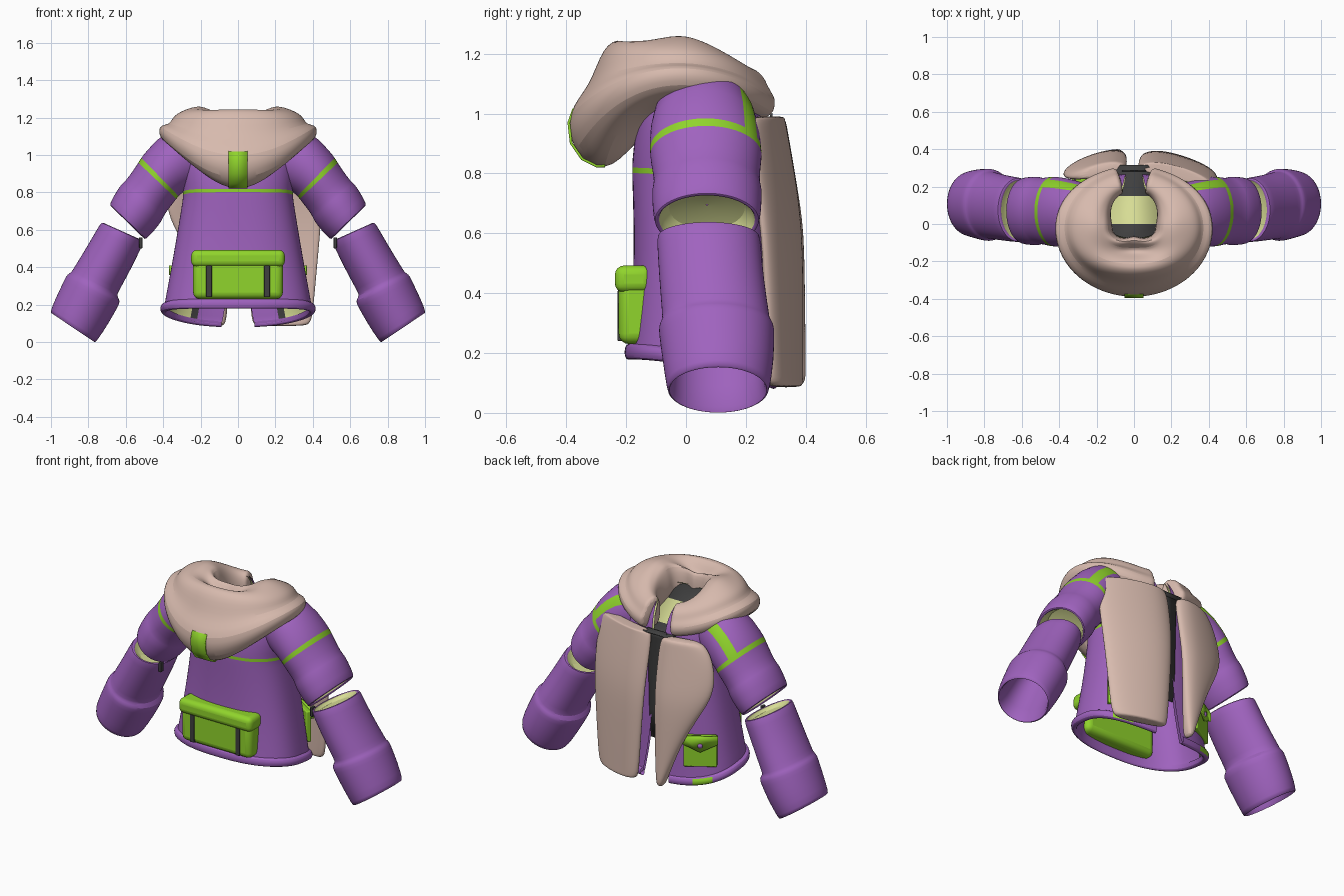
import bpy, bmesh, math
from mathutils import Vector

cube = bpy.data.objects.get("Cube")
if cube:
    bpy.data.objects.remove(cube)


def material(name, rgb):
    m = bpy.data.materials.new(name)
    m.use_nodes = True
    m.diffuse_color = (*rgb, 1)
    m.node_tree.nodes["Principled BSDF"].inputs["Base Color"].default_value = (*rgb, 1)
    return m


PURPLE = material("purple cloth", (0.35, 0.125, 0.52))
GREEN = material("lime trim", (0.28, 0.66, 0.025))
BEIGE = material("beige fleece", (0.68, 0.49, 0.42))
DARK = material("dark grey trim", (0.05, 0.05, 0.05))
PALE = material("pale lining", (0.68, 0.72, 0.3))


def finish(name, bm, mats, sub=0, thick=0, bevel=0):
    bmesh.ops.recalc_face_normals(bm, faces=bm.faces)
    mesh = bpy.data.meshes.new(name)
    bm.to_mesh(mesh)
    bm.free()
    for m in mats:
        mesh.materials.append(m)
    ob = bpy.data.objects.new(name, mesh)
    bpy.context.collection.objects.link(ob)
    if thick:
        ob.modifiers.new("thickness", "SOLIDIFY").thickness = thick
    if bevel:
        b = ob.modifiers.new("round", "BEVEL")
        b.width, b.segments = bevel, 4
    if sub:
        s = ob.modifiers.new("smooth", "SUBSURF")
        s.levels = s.render_levels = sub
    for p in mesh.polygons:
        p.use_smooth = True
    return ob


def loft(name, rows, mats, wrap=True, caps=False, rule=None, sub=1, thick=0):
    """Skin a grid of rows; rule(row, column) picks the material."""
    bm = bmesh.new()
    grid = [[bm.verts.new(p) for p in row] for row in rows]
    n = len(rows[0])
    for i in range(len(rows) - 1):
        for j in range(n if wrap else n - 1):
            k = (j + 1) % n
            f = bm.faces.new((grid[i][j], grid[i][k], grid[i + 1][k], grid[i + 1][j]))
            f.material_index = rule(i, j) if rule else 0
    if caps:
        bm.faces.new(grid[0])
        bm.faces.new(grid[-1])
    return finish(name, bm, mats, sub, thick)


def box(name, loc, size, mat, bevel, turn=0):
    bm = bmesh.new()
    bmesh.ops.create_cube(bm, size=1)
    bmesh.ops.scale(bm, vec=size, verts=bm.verts)
    ob = finish(name, bm, [mat], bevel=bevel)
    ob.location, ob.rotation_euler.z = loc, turn
    return ob


# Torso: height, half width, y range, half gap of the opening, drop toward +y
TORSO = [(0.195, 0.395, -0.195, 0.295, 0.09, 0.1), (0.215, 0.395, -0.195, 0.3, 0.085, 0.1),
         (0.245, 0.39, -0.19, 0.295, 0.08, 0.1), (0.45, 0.35, -0.175, 0.29, 0.035, 0.06),
         (0.65, 0.315, -0.175, 0.285, 0.03, 0.04), (0.785, 0.295, -0.18, 0.28, 0.03, 0.08),
         (0.8, 0.295, -0.18, 0.28, 0.03, 0.08), (0.82, 0.295, -0.18, 0.28, 0.03, 0.08),
         (0.835, 0.295, -0.18, 0.28, 0.03, 0.08), (0.95, 0.31, -0.17, 0.275, 0.04, 0.0),
         (1.07, 0.28, -0.13, 0.255, 0.05, 0.0), (1.14, 0.17, -0.09, 0.2, 0.06, 0.0)]
COLS = 48
POWER = 0.8


def spow(v):
    return math.copysign(abs(v) ** POWER, v)


def torso_row(z, rx, y0, y1, gap, drop, inset=0):
    tm = math.pi - math.asin((gap / rx) ** (1 / POWER))
    cy, ry, out = (y0 + y1) / 2, (y1 - y0) / 2 - inset, []
    for j in range(COLS + 1):
        t = tm * (2 * j / COLS - 1)
        out.append(((rx - inset) * spow(math.sin(t)), cy - ry * spow(math.cos(t)),
                    z - drop * ((1 - math.cos(t)) / 2) ** 2))
    return out


def side(j):
    return abs(2 * (j + 0.5) / COLS - 1)


def lining_rule(i, j):
    s = side(j)
    if s < 0.2 and i == 2:
        return 2
    if i > 4 or 0.62 < s < 0.84:
        return 1
    return 3 if 0.58 < s < 0.88 else 0


loft("jacket_body", [torso_row(*r) for r in TORSO], [PURPLE, GREEN], wrap=False,
     rule=lambda i, j: int(i == 6 and side(j) < 0.54))
loft("body_lining", [torso_row(*r, inset=0.014) for r in TORSO], [PURPLE, PALE, GREEN, DARK],
     wrap=False, rule=lining_rule)
loft("hem_roll", [[Vector(p) + Vector((p[0] * d, p[1] * d, h)) for p in torso_row(*TORSO[0])]
                  for d, h in ((-0.05, 0.015), (-0.04, -0.012), (0.0, -0.018), (0.045, -0.012),
                               (0.06, 0.01), (0.04, 0.03), (-0.01, 0.035))],
     [PURPLE, GREEN], wrap=False, rule=lambda i, j: int(i in (3, 4) and 0.74 < side(j) < 0.86))

# Dark front placket and inside of the neck
loft("front_placket", [[(-w, y, z), (w, y, z)] for z, y, w in
                       ((0.33, 0.285, 0.04), (0.5, 0.288, 0.05), (0.8, 0.284, 0.06),
                        (0.95, 0.285, 0.065), (1.0, 0.29, 0.065))],
     [DARK], wrap=False, sub=0, thick=0.008)
loft("neck_lining", [[(-w, y, z), (w, y, z)] for y, z, w in
                     ((-0.1, 1.16, 0.15), (0.0, 1.06, 0.15), (0.15, 0.98, 0.15),
                      (0.22, 0.98, 0.14), (0.315, 0.99, 0.075))],
     [DARK, PALE], wrap=False, sub=0, thick=0.006, rule=lambda i, j: int(i == 1))

# Sleeves: each ring is an outer point, an inner point (x, z), middle y and half depth
SEGS = 32


def ring(s, ox, oz, ix, iz, cy, ry, scale=1):
    cx, cz, hx, hz = (ox + ix) / 2, (oz + iz) / 2, (ox - ix) / 2 * scale, (oz - iz) / 2 * scale
    return [(s * (cx + hx * math.cos(a)), cy + ry * scale * math.sin(a), cz + hz * math.cos(a))
            for a in (2 * math.pi * j / SEGS for j in range(SEGS))]


UPPER = [(0.2, 1.17, 0.18, 0.86, 0.06, 0.13), (0.375, 1.15, 0.26, 0.82, 0.06, 0.178),
         (0.5, 1.01, 0.308, 0.79, 0.065, 0.187), (0.517, 0.985, 0.316, 0.78, 0.065, 0.187),
         (0.535, 0.958, 0.33, 0.765, 0.067, 0.187), (0.545, 0.94, 0.34, 0.75, 0.067, 0.186),
         (0.605, 0.855, 0.4, 0.675, 0.07, 0.174), (0.622, 0.85, 0.4, 0.655, 0.07, 0.186),
         (0.675, 0.765, 0.455, 0.585, 0.07, 0.182), (0.688, 0.73, 0.497, 0.545, 0.07, 0.176),
         (0.675, 0.72, 0.505, 0.552, 0.07, 0.16), (0.63, 0.78, 0.46, 0.61, 0.07, 0.15),
         (0.63, 0.78, 0.46, 0.61, 0.07, 0.15, 0.02)]
LOWER = [(0.69, 0.59, 0.53, 0.52, 0.075, 0.15, 0.02), (0.69, 0.59, 0.53, 0.52, 0.075, 0.15),
         (0.712, 0.632, 0.522, 0.55, 0.075, 0.158), (0.727, 0.645, 0.506, 0.543, 0.075, 0.172),
         (0.748, 0.615, 0.513, 0.51, 0.077, 0.174), (0.81, 0.505, 0.572, 0.39, 0.085, 0.175),
         (0.885, 0.385, 0.642, 0.262, 0.1, 0.18), (0.893, 0.372, 0.648, 0.248, 0.1, 0.18),
         (0.913, 0.362, 0.628, 0.218, 0.102, 0.193), (0.925, 0.34, 0.638, 0.195, 0.102, 0.194),
         (0.968, 0.25, 0.688, 0.105, 0.108, 0.187), (1.006, 0.165, 0.755, 0.002, 0.108, 0.173),
         (0.998, 0.147, 0.77, -0.007, 0.107, 0.165), (0.975, 0.165, 0.775, 0.03, 0.107, 0.15),
         (0.77, 0.5, 0.6, 0.42, 0.1, 0.14), (0.77, 0.5, 0.6, 0.42, 0.1, 0.14, 0.02)]


def upper_rule(i, j):
    if i == 3 or (i < 3 and j in (4, 5)):
        return 1
    return 2 if i > 9 else 0


for s, tag in ((1, "left"), (-1, "right")):
    loft(tag + "_upper_sleeve", [ring(s, *r) for r in UPPER], [PURPLE, GREEN, PALE],
         rule=upper_rule)
    loft(tag + "_lower_sleeve", [ring(s, *r) for r in LOWER], [PURPLE, PALE],
         rule=lambda i, j: int(i < 2))
    box(tag + "_elbow_zip", (s * 0.52, -0.01, 0.53), (0.018, 0.03, 0.06), DARK, 0.004)

# Hood: sections (radius, height) at -y, at the sides and at the open ends
HOOD_MID = [(0.05, 1.0), (0.04, 1.17), (0.065, 1.24), (0.11, 1.16), (0.14, 1.17), (0.19, 1.262),
            (0.26, 1.225), (0.3, 1.09), (0.38, 1.01), (0.365, 0.87), (0.25, 0.79), (0.15, 0.9)]
HOOD_SIDE = [(0.12, 1.0), (0.11, 1.15), (0.14, 1.24), (0.17, 1.25), (0.21, 1.265),
             (0.28, 1.245), (0.35, 1.21), (0.365, 1.16), (0.425, 1.165), (0.425, 1.09),
             (0.36, 1.05), (0.25, 1.03)]
HOOD_END = [(0.2, 0.98), (0.19, 1.08), (0.2, 1.13), (0.22, 1.15), (0.24, 1.155), (0.27, 1.145),
            (0.3, 1.12), (0.315, 1.08), (0.34, 1.05), (0.335, 1.0), (0.3, 0.98), (0.24, 0.97)]


def hood_row(deg):
    a = math.radians(deg)
    if abs(deg) <= 90:
        p, q, w = HOOD_MID, HOOD_SIDE, abs(math.sin(a)) ** 2.2
    else:
        p, q, w = HOOD_SIDE, HOOD_END, (abs(deg) - 90) / 75
        w = w * w * (3 - 2 * w)
    row = []
    for (r0, z0), (r1, z1) in zip(p, q):
        r = r0 + (r1 - r0) * w
        row.append((r * math.sin(a), -0.02 - r * math.cos(a), z0 + (z1 - z0) * w))
    return row


loft("hood", [hood_row(-165 + 7.5 * k) for k in range(45)], [BEIGE], caps=True, sub=2)
loft("hood_strap", [[(-0.05, y, z), (0.05, y, z)] for y, z in
                    ((-0.36, 1.03), (-0.38, 1.015), (-0.396, 0.97), (-0.388, 0.9),
                     (-0.35, 0.845), (-0.3, 0.82), (-0.27, 0.82))],
     [GREEN], wrap=False, sub=0, thick=0.009)

# Fleece lapels: height, inner x, outer x
LAPELS = {
    "left_lapel": (1, [(0.085, 0.1, 0.36), (0.1, 0.075, 0.39), (0.16, 0.065, 0.405),
                       (0.45, 0.045, 0.43), (0.65, 0.03, 0.45), (0.85, 0.02, 0.45),
                       (0.95, 0.02, 0.43), (0.985, 0.03, 0.41), (0.99, 0.05, 0.36)]),
    "right_lapel": (-1, [(0.085, 0.07, 0.1), (0.16, 0.055, 0.13), (0.4, 0.045, 0.22),
                         (0.6, 0.04, 0.34), (0.72, 0.035, 0.39), (0.87, 0.035, 0.37),
                         (0.96, 0.04, 0.32), (0.99, 0.06, 0.27)])}


def lapel_row(s, z, x0, x1):
    row, base = [], 0.365 - 0.2 * max(0, z - 0.6) ** 1.2
    for k in range(16):
        a = 2 * math.pi * k / 16
        x = (x0 + x1) / 2 + (x1 - x0) / 2 * spow(math.cos(a))
        y = base - 0.45 * max(0, x - 0.1) ** 1.4 + 0.036 * spow(math.sin(a))
        row.append((s * x, y, z))
    return row


for name, (s, rows) in LAPELS.items():
    loft(name, [lapel_row(s, *r) for r in rows], [BEIGE], caps=True, sub=2)

# Large pouch with flap and dark straps
box("pouch_body", (0, -0.165, 0.35), (0.48, 0.12, 0.24), GREEN, 0.035)
box("pouch_flap", (0, -0.175, 0.447), (0.5, 0.125, 0.09), GREEN, 0.03)
for s, tag in ((1, "left"), (-1, "right")):
    box(tag + "_pouch_strap", (s * 0.155, -0.185, 0.325), (0.03, 0.087, 0.17), DARK, 0.004)
    # Small flat pocket beside the lapel, with pointed flap and button
    turn = -s * math.radians(32)
    spot = Vector((s * 0.27, 0.245, 0.31))
    out = Vector((s * math.sin(math.radians(32)), math.cos(math.radians(32)), 0))
    box(tag + "_side_pocket", spot, (0.19, 0.03, 0.19), GREEN, 0.006, turn)
    bm = bmesh.new()
    bm.faces.new([bm.verts.new((x, 0, z)) for x, z in
                  ((-0.1, 0.1), (-0.1, 0.05), (0, 0.0), (0.1, 0.05), (0.1, 0.1))])
    flap = finish(tag + "_side_flap", bm, [GREEN], thick=0.01)
    flap.location, flap.rotation_euler.z = spot + out * 0.018, turn
    bm = bmesh.new()
    bmesh.ops.create_uvsphere(bm, u_segments=16, v_segments=8, radius=0.017)
    button = finish(tag + "_button", bm, [PURPLE])
    button.location = spot + out * 0.02 + Vector((0, 0, 0.04))

# Keep hard edges crisp
bpy.ops.object.select_all(action="DESELECT")
for ob in bpy.context.collection.objects:
    if ob.type == "MESH":
        ob.select_set(True)
        bpy.context.view_layer.objects.active = ob
bpy.ops.object.shade_smooth_by_angle(angle=math.radians(50))
